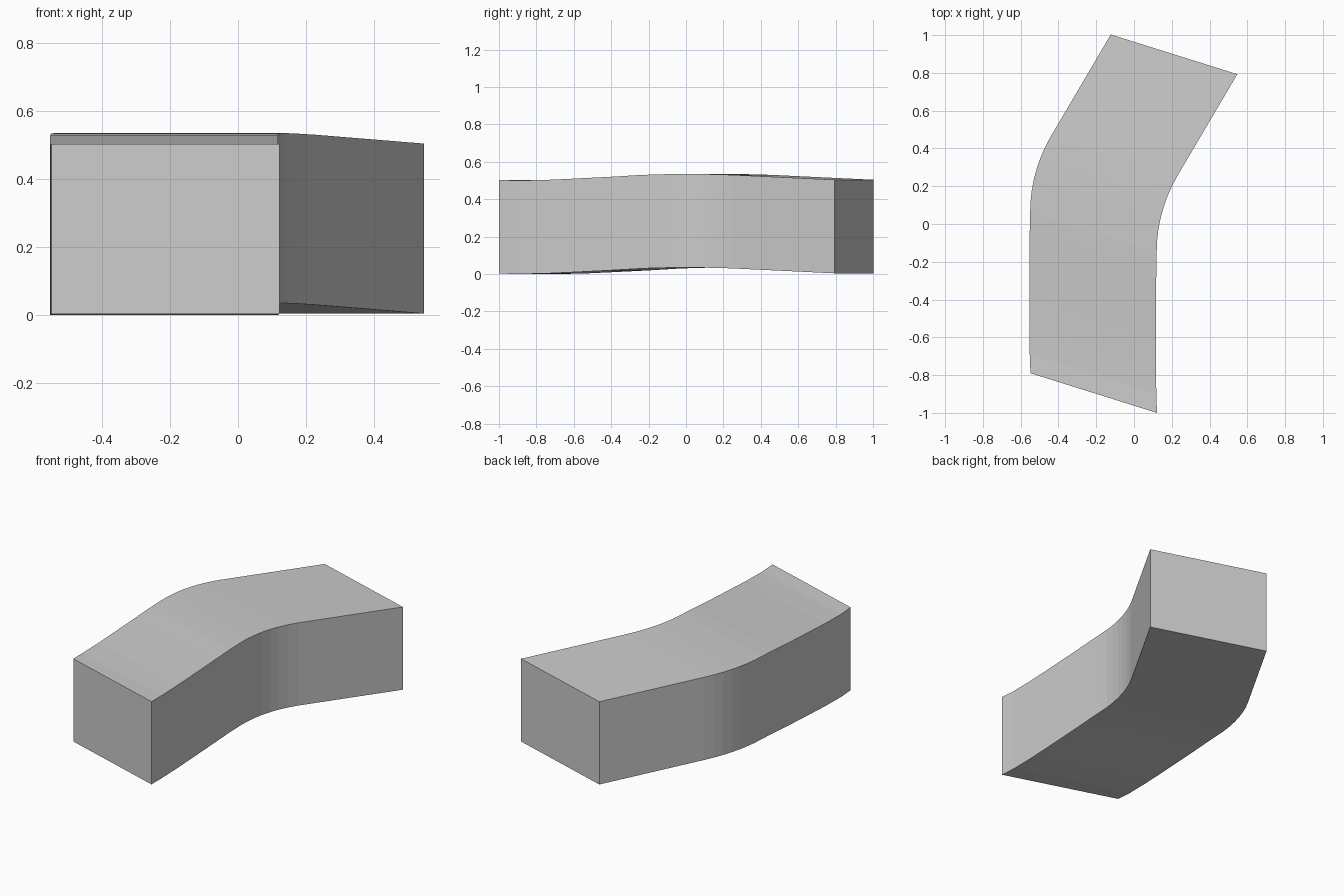
import bpy
import bmesh
from math import sin, cos, radians
from mathutils import Vector

default = bpy.data.objects.get("Cube")
if default:
    bpy.data.objects.remove(default, do_unlink=True)

WIDTH = Vector((-0.67, 0.21, 0))
HEIGHT = Vector((0, 0, 0.5))
RADIUS = 0.8
STEPS = 7

# Path of the lower right edge: gentle ramp, thirty degree bend, straight descent
path = [(0.122, -1, 0.003), (0.118, -0.9, 0), (0.117, -0.75, 0.003),
        (0.117, -0.6, 0.01), (0.117, -0.4, 0.02), (0.118, -0.25, 0.029)]
for i in range(STEPS + 1):
    a = radians(30) * i / STEPS
    path.append((0.12 + RADIUS * (1 - cos(a)), -0.15 + RADIUS * sin(a),
                 0.033 + 0.003 * sin(6 * a) - 0.003 * i / STEPS))
path.append((0.547, 0.793, 0.004))

# Sweep the path sideways into a strip, then upwards into a solid block
bm = bmesh.new()
verts = [bm.verts.new(p) for p in path]
edges = [bm.edges.new(pair) for pair in zip(verts, verts[1:])]
for geom, offset in ((edges, WIDTH), (None, HEIGHT)):
    if geom is None:
        result = bmesh.ops.extrude_face_region(bm, geom=bm.faces[:], use_keep_orig=True)
    else:
        result = bmesh.ops.extrude_edge_only(bm, edges=geom)
    moved = [v for v in result["geom"] if isinstance(v, bmesh.types.BMVert)]
    bmesh.ops.translate(bm, verts=moved, vec=offset)
bmesh.ops.recalc_face_normals(bm, faces=bm.faces[:])

mesh = bpy.data.meshes.new("bent_block")
bm.to_mesh(mesh)
bm.free()
block = bpy.data.objects.new("bent_block", mesh)
bpy.context.collection.objects.link(block)

# Plain grey finish
grey = bpy.data.materials.new("light_grey")
grey.use_nodes = True
colour = (0.6, 0.6, 0.6, 1)
grey.diffuse_color = colour
grey.node_tree.nodes["Principled BSDF"].inputs["Base Color"].default_value = colour
mesh.materials.append(grey)
